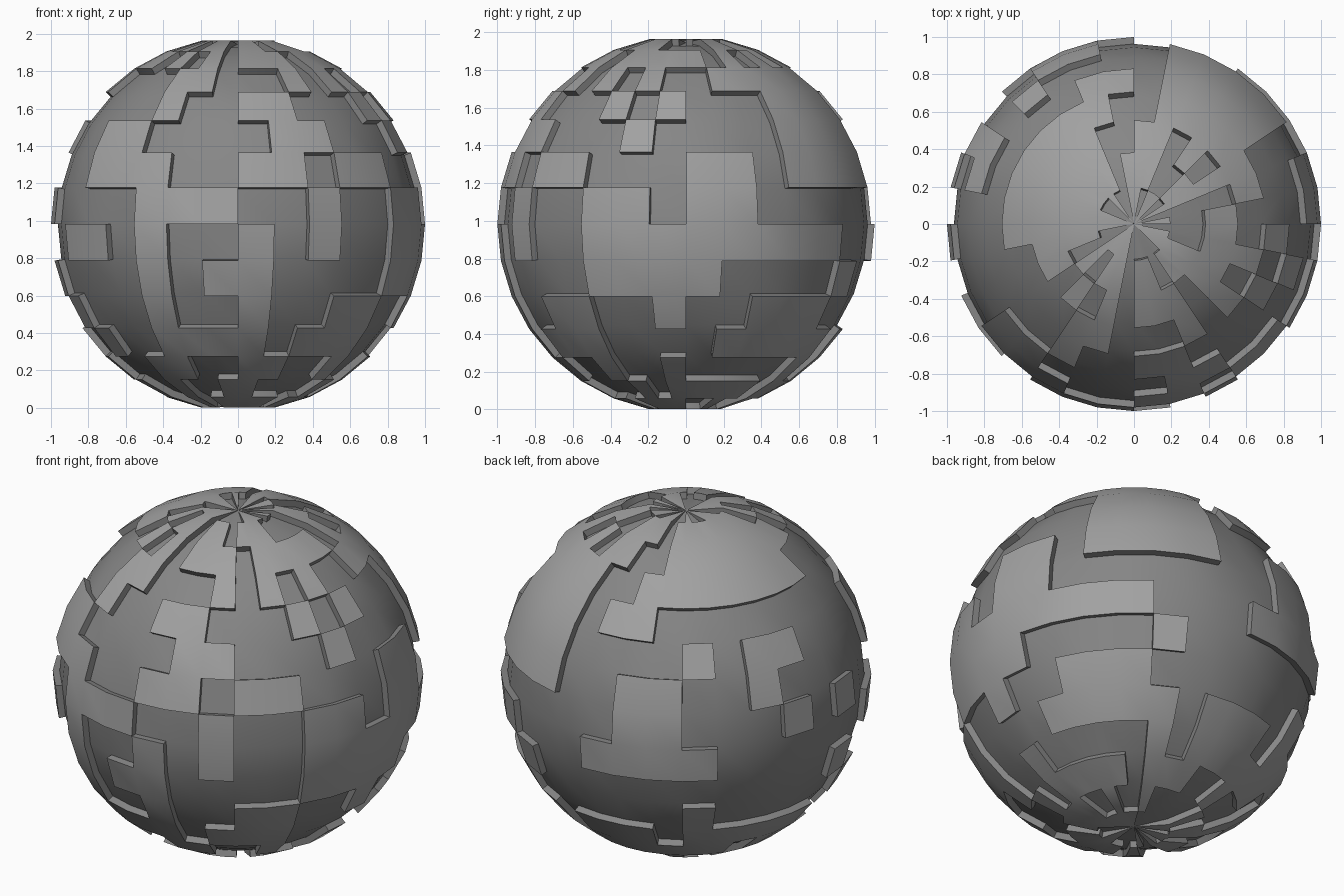
import bpy, bmesh, math, random

if "Cube" in bpy.data.objects:
    bpy.data.objects.remove(bpy.data.objects["Cube"])

random.seed(12)
BASE, RAISED, CENTRE_Z = 0.963, 1.0, 0.982
RINGS, COLS = 16, 32

# Raised patches in the middle zone: first ring, last ring (from the top),
# first column, last column (from the left, past the front, to the right)
PATCHES = [
    # front
    (6, 10, 5, 5), (7, 7, 6, 7), (6, 6, 8, 9), (4, 5, 9, 9), (3, 4, 5, 5),
    (5, 6, 3, 4), (8, 8, 2, 3), (7, 7, 0, 0), (9, 9, 0, 0), (9, 9, 7, 7),
    (8, 10, 8, 8), (7, 8, 10, 10), (4, 4, 8, 8), (5, 5, 10, 10),
    # right
    (6, 6, 11, 12), (7, 8, 13, 14), (8, 10, 15, 15), (9, 9, 13, 16),
    (6, 8, 16, 17), (5, 5, 14, 14), (4, 4, 13, 13), (4, 4, 15, 15),
    (10, 10, 11, 12),
    # back
    (3, 6, 19, 22), (8, 8, 18, 20), (9, 9, 21, 21), (10, 11, 18, 20),
    (4, 4, 24, 25), (6, 7, 25, 26), (8, 8, 24, 27),
    # back left
    (1, 3, 26, 31), (5, 5, 27, 27), (5, 5, 29, 30), (6, 6, 29, 29),
    (7, 7, 30, 30),
]

# Scattered panels towards both poles, then the patches
raised = {(r, c) for r in (0, 1, 2, 3, 10, 11, 12, 13, 14, 15)
          for c in range(COLS) if random.random() < (0.25 if r == 10 else 0.5)}
for r0, r1, c0, c1 in PATCHES:
    raised |= {(r, c) for r in range(r0, r1 + 1) for c in range(c0, c1 + 1)}


def cell(face):
    """Ring and column of a face of the sphere."""
    p = face.calc_center_median().normalized()
    ring = int((0.5 - math.asin(p.z) / math.pi) * RINGS)
    col = int((math.atan2(p.y, p.x) / math.tau + 0.5) * COLS) % COLS
    return ring, col


def grey(name, value):
    mat = bpy.data.materials.new(name)
    mat.diffuse_color = (value, value, value, 1)
    mat.use_nodes = True
    mat.node_tree.nodes["Principled BSDF"].inputs["Base Color"].default_value = mat.diffuse_color
    return mat


# Base sphere, with the chosen panels pushed outwards
bm = bmesh.new()
bmesh.ops.create_uvsphere(bm, u_segments=COLS, v_segments=RINGS, radius=BASE)
panels = [f for f in bm.faces if cell(f) in raised]
result = bmesh.ops.extrude_face_region(bm, geom=panels)
for f in bm.faces:
    f.material_index = 0
for g in result["geom"]:
    if isinstance(g, bmesh.types.BMFace):
        g.material_index = 1
    elif isinstance(g, bmesh.types.BMVert) and math.hypot(g.co.x, g.co.y) > 0.01:
        g.co *= RAISED / BASE
bmesh.ops.recalc_face_normals(bm, faces=bm.faces)

mesh = bpy.data.meshes.new("panelled_sphere")
bm.to_mesh(mesh)
bm.free()
mesh.materials.append(grey("dark_grey", 0.24))
mesh.materials.append(grey("mid_grey", 0.36))
sphere = bpy.data.objects.new("panelled_sphere", mesh)
sphere.location.z = CENTRE_Z
bpy.context.collection.objects.link(sphere)

# Smooth panels, crisp steps
bpy.context.view_layer.objects.active = sphere
sphere.select_set(True)
bpy.ops.object.shade_smooth_by_angle(angle=math.radians(30))
